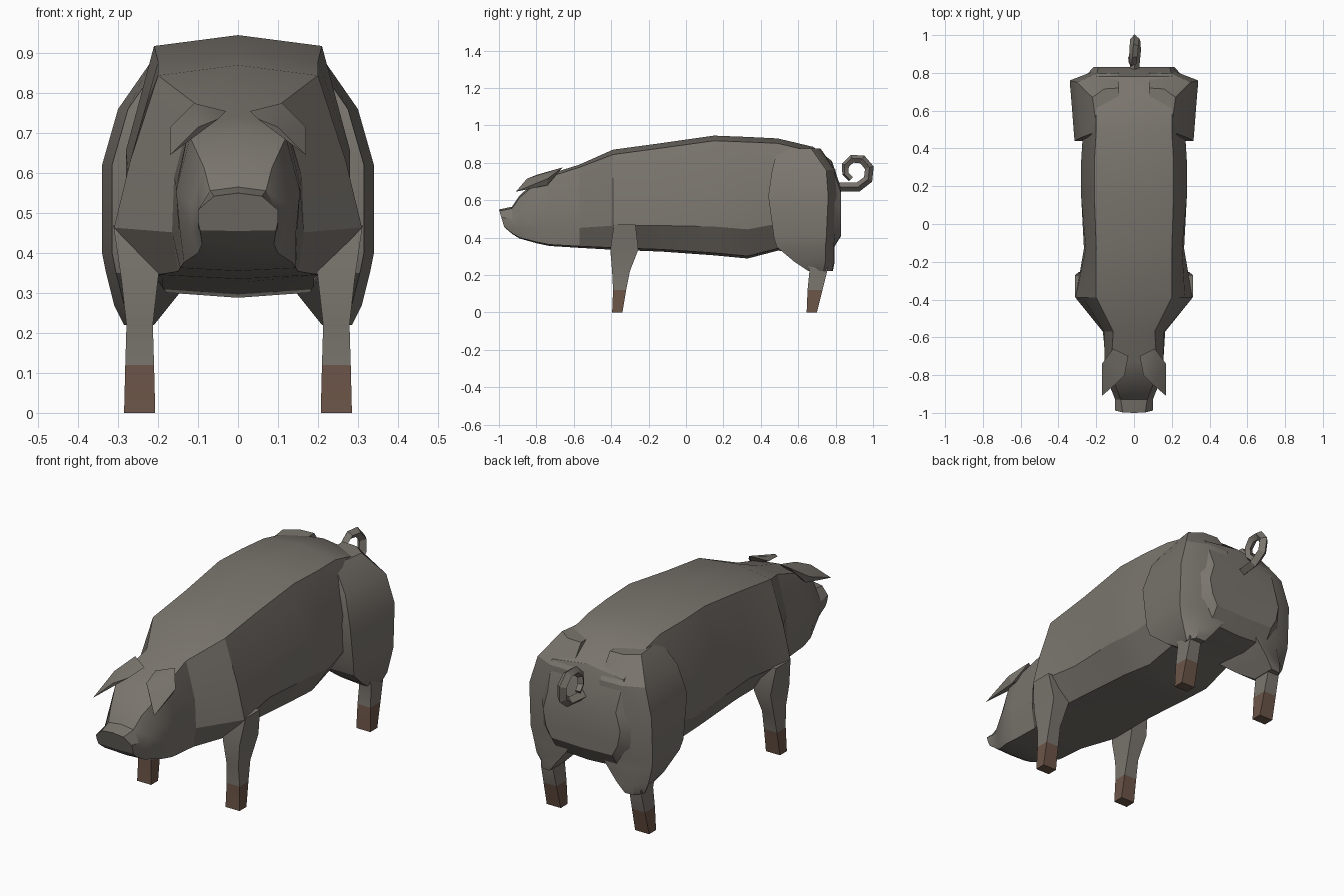
import bpy, bmesh, math

if "Cube" in bpy.data.objects:
    bpy.data.objects.remove(bpy.data.objects["Cube"])


def material(name, rgb):
    m = bpy.data.materials.new(name)
    m.diffuse_color = (*rgb, 1)
    m.use_nodes = True
    m.node_tree.nodes["Principled BSDF"].inputs["Base Color"].default_value = m.diffuse_color
    return m


HIDE = material("grey brown hide", (0.195, 0.178, 0.155))
HOOF = material("brown hoof", (0.15, 0.09, 0.065))


def finish(name, bm, mats):
    bmesh.ops.recalc_face_normals(bm, faces=bm.faces)
    me = bpy.data.meshes.new(name)
    bm.to_mesh(me)
    bm.free()
    ob = bpy.data.objects.new(name, me)
    bpy.context.collection.objects.link(ob)
    for m in mats:
        me.materials.append(m)
    bpy.ops.object.select_all(action='DESELECT')
    ob.select_set(True)
    bpy.context.view_layer.objects.active = ob
    bpy.ops.object.shade_smooth_by_angle(angle=math.radians(28))
    return ob


def loft(name, rings, mats):
    """Skin closed rings of equal point count and cap both ends."""
    bm = bmesh.new()
    vs = [[bm.verts.new(p) for p in r] for r in rings]
    n = len(vs[0])
    for a, b in zip(vs, vs[1:]):
        for i in range(n):
            bm.faces.new((a[i], a[(i + 1) % n], b[(i + 1) % n], b[i]))
    bm.faces.new(vs[0])
    bm.faces.new(vs[-1])
    return finish(name, bm, mats)


def section(y, top, low, wt, wm, wl, wb, slant=0.0):
    """Ten-sided section: half widths at top edge, upper side, lower side, belly."""
    h = top - low
    half = [(0, top), (wt, top - .13 * wt), (wm, low + .55 * h),
            (wl, low + .24 * h), (wb, low + .02 * h), (0, low)]
    ring = half + [(-x, z) for x, z in half[-2:0:-1]]
    return [(x, y + slant * (top - z), z) for x, z in ring]


# Body and head: one skin from snout to rump
head = [(-1.0, .55, .455, .06, .10, .10, .095, .30),
        (-.93, .565, .42, .07, .10, .10, .09),
        (-.89, .625, .395, .085, .115, .115, .10),
        (-.80, .705, .37, .12, .155, .145, .135),
        (-.73, .74, .355, .12, .155, .148, .145),
        (-.57, .79, .345, .11, .16, .165, .15)]
torso = [(-.39, .87, .335, .20, .27, .31, .20),
         (-.13, .905, .325, .20, .255, .265, .19),
         (.15, .945, .305, .21, .28, .28, .19),
         (.33, .938, .288, .21, .28, .28, .18),
         (.49, .93, .33, .20, .27, .26, .17),
         (.68, .885, .32, .20, .28, .26, .17),
         (.78, .81, .33, .20, .26, .25, .17),
         (.83, .66, .41, .19, .215, .20, .17)]
loft("body", [section(*s) for s in head + torso], [HIDE])


def leg(name, side, rows):
    """Rows: height, front y, back y, half width; legs centre on x = 0.246."""
    ob = loft(name, [[(side * (.246 + sx * w), y, z) for sx, y in
                      ((-1, f), (1, f), (1, k), (-1, k))] for z, f, k, w in rows], [HIDE, HOOF])
    for p in ob.data.polygons:
        p.material_index = int(p.center.z < 0.12)


def haunch(name, side, rows):
    """Rows: height, outer x, front y, back y."""
    rings = []
    for z, x, f, k in rows:
        inner = max(.08, .21 - .8 * (z - .22))
        rings.append([(side * inner, f, z), (side * (x - .025), f, z), (side * x, k - .02, z),
                      (side * (inner + x) * .53, k + .025, z), (side * inner, k + .03, z)])
    loft(name, rings, [HIDE])


def ear(name, side, points):
    bm = bmesh.new()
    for x, y, z in points:
        bm.verts.new((side * x, y, z))
    bmesh.ops.convex_hull(bm, input=bm.verts)
    bmesh.ops.delete(bm, geom=[v for v in bm.verts if not v.link_faces], context='VERTS')
    finish(name, bm, [HIDE])


FRONT = [(0, -.395, -.34, .039), (.12, -.39, -.32, .036), (.22, -.395, -.30, .033),
         (.335, -.405, -.255, .046), (.47, -.385, -.27, .066)]
REAR = [(0, .645, .70, .039), (.12, .65, .73, .036), (.22, .66, .755, .033), (.30, .64, .75, .036)]
HAM = [(.22, .285, .655, .755), (.27, .31, .58, .765), (.35, .33, .485, .765), (.40, .34, .47, .77),
       (.62, .34, .44, .78), (.76, .30, .46, .77), (.875, .22, .49, .69)]
EAR = [(.03, -.70, .755), (.11, -.66, .775), (.17, -.74, .715), (.15, -.74, .68),
       (.10, -.85, .715), (.05, -.80, .735), (.17, -.91, .645)]

# Paired parts
for word, s in (("left", 1), ("right", -1)):
    leg("front_leg_" + word, s, FRONT)
    leg("rear_leg_" + word, s, REAR)
    haunch("haunch_" + word, s, HAM)
    ear("ear_" + word, s, EAR)

# Curly tail: four-sided tube along a tightening spiral
path = [(0, .80, .67, 1)]
for i in range(8):
    a = math.radians(-80 + 46 * i)
    r = .088 - .0055 * i
    path.append((.012 - .004 * i, .905 + r * math.cos(a), .757 + r * math.sin(a), 1 - .007 * i * i))
cu = bpy.data.curves.new("tail", 'CURVE')
cu.dimensions = '3D'
cu.bevel_depth = 0.025
cu.bevel_resolution = 0
cu.use_fill_caps = True
sp = cu.splines.new('POLY')
sp.points.add(len(path) - 1)
for pt, (x, y, z, r) in zip(sp.points, path):
    pt.co = (x, y, z, 1)
    pt.radius = r
tail = bpy.data.objects.new("tail", cu)
bpy.context.collection.objects.link(tail)
cu.materials.append(HIDE)
bpy.ops.object.select_all(action='DESELECT')
tail.select_set(True)
bpy.context.view_layer.objects.active = tail
bpy.ops.object.convert(target='MESH')
bpy.ops.object.shade_smooth_by_angle(angle=math.radians(28))
